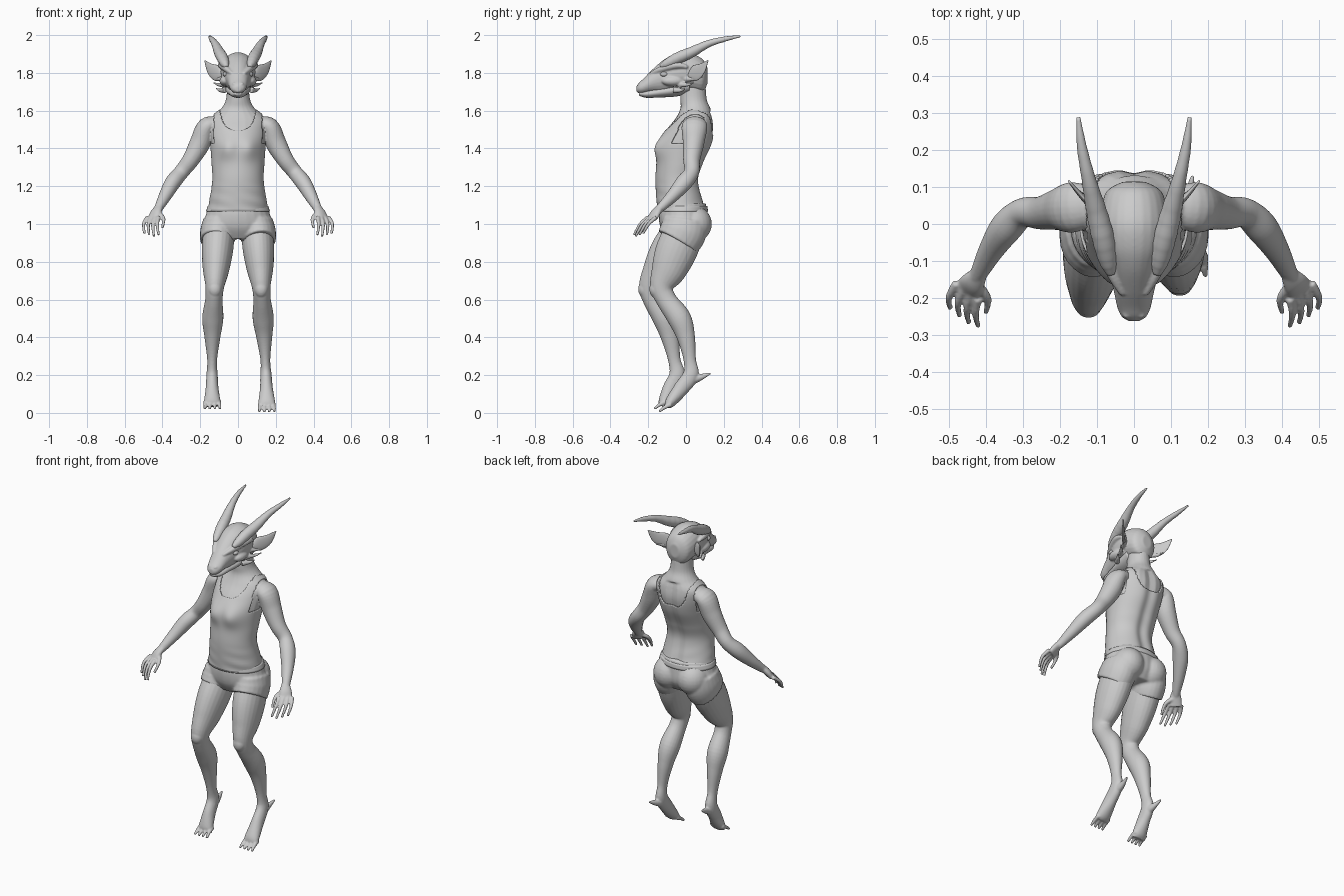
import bpy, bmesh, math
from mathutils import Vector, Matrix

cube = bpy.data.objects.get("Cube")
if cube:
    bpy.data.objects.remove(cube)

GREY = (0.6, 0.6, 0.6, 1)
clay = bpy.data.materials.new("light_grey")
clay.use_nodes = True
clay.diffuse_color = GREY
clay.node_tree.nodes["Principled BSDF"].inputs["Base Color"].default_value = GREY
X, Y, Z = Vector((1, 0, 0)), Vector((0, 1, 0)), Vector((0, 0, 1))


def spline(rows, steps):
    """Smooth curve through rows of position and radii."""
    out, last = [], len(rows) - 1
    for i in range(last):
        before, start, end, after = (rows[max(0, min(last, i + k))] for k in (-1, 0, 1, 2))
        for s in range(steps):
            t = s / steps
            out.append([q + t / 2 * (r - p + t * (2*p - 5*q + 4*r - w + t * (3*q - p - 3*r + w)))
                        for p, q, r, w in zip(before, start, end, after)])
    return out + [list(rows[last])]


def loft(bm, rows, axis=None, ref=X, side=1, steps=6, sides=24, shape=None, ridge=0):
    """Skin ellipses (x, y, z, radius, other radius) along a path."""
    points = spline(rows, steps)
    centres = [Vector((p[0] * side, p[1], p[2])) for p in points]
    ref = Vector((ref.x * side, ref.y, ref.z))
    rings = []
    for i, centre in enumerate(centres):
        ahead, behind = centres[min(i + 1, len(centres) - 1)], centres[max(i - 1, 0)]
        normal = axis or (ahead - behind).normalized()
        across = (ref - normal * ref.dot(normal)).normalized()
        along = normal.cross(across)
        swell = 1 + ridge * (i % 3 - 1)
        across, along = across * points[i][3] * swell, along * points[i][-1] * swell
        ring = []
        for j in range(sides):
            angle = math.tau * j / sides
            spot = centre + across * math.cos(angle) + along * math.sin(angle)
            ring.append(bm.verts.new(shape(spot) if shape else spot))
        rings.append(ring)
    for low, high in zip(rings, rings[1:]):
        for j in range(sides):
            k = (j + 1) % sides
            bm.faces.new((low[j], low[k], high[k], high[j]))
    bm.faces.new(rings[0])
    bm.faces.new(rings[-1])


def taper(bm, path, start, end, flat=1, **options):
    """Tapered round or flattened tube with a blunt tip."""
    rows = []
    for i, point in enumerate(path):
        radius = start + (end - start) * i / (len(path) - 1)
        rows.append((*point, radius, radius * flat))
    loft(bm, rows, **options)


def ball(bm, place, size):
    bmesh.ops.create_uvsphere(bm, u_segments=24, v_segments=14, radius=1,
                              matrix=Matrix.Translation(place) @ Matrix.Diagonal((*size, 1)))


def finish(bm, name, voxel=0, soften=0):
    """Turn the mesh into a named object, optionally blended into one skin."""
    bmesh.ops.recalc_face_normals(bm, faces=bm.faces)
    mesh = bpy.data.meshes.new(name)
    bm.to_mesh(mesh)
    bm.free()
    mesh.materials.append(clay)
    mesh.shade_smooth()
    part = bpy.data.objects.new(name, mesh)
    bpy.context.scene.collection.objects.link(part)
    if voxel:
        blend = part.modifiers.new("blend", "REMESH")
        blend.mode, blend.voxel_size, blend.use_smooth_shade = "VOXEL", voxel, True
    if soften:
        smooth = part.modifiers.new("soften", "SMOOTH")
        smooth.iterations, smooth.factor = soften, 0.5
    return part


# Torso profile: z, y, half width, half depth
TORSO = [(1.07, -.02, .155, .125), (1.22, -.045, .13, .11), (1.32, -.03, .133, .12),
         (1.42, -.005, .14, .14), (1.5, .025, .146, .126), (1.56, .045, .142, .1),
         (1.61, .05, .09, .08), (1.66, .04, .064, .07), (1.75, .035, .056, .068)]


def torso_rows(grow):
    return [(0, y, z, wide + grow, deep + grow) for z, y, wide, deep in TORSO]


def sculpt(spot):
    """Bust, spine groove and slanted cloth folds."""
    x, y, z = spot
    if y < 0:
        y -= .02 * math.exp(-((abs(x) - .06) / .045) ** 2 - ((z - 1.4) / .055) ** 2)
    elif z < 1.6:
        y -= .016 * math.exp(-(x / .03) ** 2) * min(1, y / .05)
    wave = math.sin(z * 95 + x * 22) * math.cos(x * 13 + y * 9)
    fold = 1 + .018 * wave * max(0, min(1, (1.24 - z) * 8))
    return Vector((x * fold, y * fold, z))


# Upper body skin with arms and hands
ARM = [(.1, .05, 1.53, .05, .035), (.165, .045, 1.515, .068, .05), (.2, .04, 1.43, .057, .055),
       (.25, .03, 1.34, .045, .045), (.3, .03, 1.275, .04, .04), (.345, -.01, 1.22, .045, .042),
       (.385, -.07, 1.15, .034, .034), (.417, -.13, 1.09, .024, .024), (.43, -.15, 1.07, .02, .02)]
HAND = [(.417, -.135, 1.09, .022, .018), (.435, -.16, 1.06, .034, .02), (.45, -.18, 1.025, .037, .015)]
THUMB = [(.425, -.16, 1.06), (.395, -.2, 1.03), (.4, -.24, .98)]
bm = bmesh.new()
loft(bm, torso_rows(0)[3:], axis=Z, shape=sculpt)
for side in (1, -1):
    loft(bm, ARM, ref=Y, side=side)
    loft(bm, HAND, ref=Vector((.77, .64, 0)), side=side)
    taper(bm, THUMB, .014, .007, ref=Y, side=side, sides=12)
    for i in (-1.5, -.5, .5, 1.5):
        knuckle = Vector((.45 + .019 * i, -.18 + .014 * i, 1.035))
        reach = 1 - .07 * abs(i + .5)
        bend = knuckle + Vector((.013 + .005 * i, -.045 * reach, -.04 * reach))
        tip = knuckle + Vector((.008 + .006 * i, -.08 * reach, -.1 * reach))
        taper(bm, (knuckle, bend, tip), .012, .007, ref=Y, side=side, sides=12)
finish(bm, "upper_body_skin", .005, 2)

# Tank top, with neckline and armholes opened
bm = bmesh.new()
loft(bm, torso_rows(.007), axis=Z, steps=12, sides=96, shape=sculpt)


def is_open(face):
    x, y, z = face.calc_center_median()
    neckline = (1.5 if y < .04 else 1.46) + (abs(x) / .097) ** 4 * .1
    return len(face.verts) > 4 or z > neckline or (abs(x) > .13 and z > 1.43)


bmesh.ops.delete(bm, geom=[face for face in bm.faces if is_open(face)], context="FACES")
tank = finish(bm, "tank_top", soften=3)
tank.modifiers.new("cloth", "SOLIDIFY").thickness = .008

# Shorts
bm = bmesh.new()
loft(bm, [(0, -.015, 1.11, .15, .12), (0, -.015, 1.05, .17, .13),
          (0, -.01, .98, .185, .125), (0, -.01, .92, .13, .09)], axis=Z)
for side in (1, -1):
    loft(bm, [(.1, -.005, 1.02, .085, .115), (.105, -.015, .96, .095, .124),
              (.113, -.045, .905, .089, .117)], side=side)
    ball(bm, (.08 * side, .043, 1), (.09, .094, .095))
finish(bm, "shorts", .007, 3)
bm = bmesh.new()
loft(bm, [(0, -.017, 1.065, .17, .134), (0, -.017, 1.095, .16, .13)], axis=Z, steps=3, sides=48)
finish(bm, "waistband")

# Legs: z, half width, half depth, y; the right one swings forward and turns in
LEG = [(.98, .085, .105, 0), (.86, .083, .11, -.05), (.76, .07, .094, -.09), (.67, .05, .064, -.127),
       (.6, .046, .054, -.105), (.5, .056, .062, -.035), (.4, .042, .048, 0), (.28, .026, .033, .02),
       (.2, .03, .042, .025), (.13, .034, .04, -.025), (.06, .044, .03, -.08), (.035, .043, .017, -.1)]
for side, name, swing, turn, lift in ((1, "left_leg", 0, 0, 0), (-1, "right_leg", .085, .018, .015)):
    rows = []
    for z, wide, deep, y in LEG:
        x = .153 - .055 * z ** 1.5 - turn * max(0, 1 - z * 2)
        rows.append((x, y - swing * math.sin(math.pi * z ** .7), z, wide, deep))
    bm = bmesh.new()
    loft(bm, rows, side=side)
    x, y, z = rows[3][:3]
    ball(bm, (x * side, y - .035, z - .015), (.036, .032, .045))
    # Heel and spur
    x, y, z = rows[8][:3]
    taper(bm, [(x, y - .02, z - .025), (x, y + .04, z - .015), (x + .01, y + .105, z + .01)],
          .032, .005, flat=1.1, side=side)
    # Splayed toes
    x, y, z = rows[-1][:3]
    for i in (-1.5, -.5, .5, 1.5):
        start = Vector((x + .023 * i, y + .02, .045 + lift))
        taper(bm, [start, start + Vector((.002 * i, -.035, -.017)),
                   start + Vector((.004 * i, -.062, -.038))], .013, .007, side=side, sides=12)
    finish(bm, name, .005, 2)

# Head with muzzle, brows, cheek spikes and nostrils
bm = bmesh.new()
loft(bm, [(0, .114, 1.785, .03, .04), (0, .085, 1.785, .076, .09), (0, .01, 1.805, .092, .103),
          (0, -.06, 1.8, .088, .1), (0, -.12, 1.78, .07, .088), (0, -.18, 1.756, .055, .06),
          (0, -.225, 1.73, .045, .04), (0, -.25, 1.72, .033, .027), (0, -.262, 1.715, .014, .014)],
     axis=Y)
for side in (1, -1):
    loft(bm, [(.03, -.19, 1.795, .008), (.06, -.13, 1.82, .016),
              (.088, -.05, 1.84, .018), (.093, .01, 1.83, .008)], side=side)
    ball(bm, (.064 * side, -.07, 1.757), (.034, .06, .028))
    for row in range(3):
        y, z, reach = .01 - .027 * row, 1.768 - .03 * row, .062 - .015 * row
        taper(bm, [(.07, y - .02, z), (.08 + reach / 2, y + reach * .6, z),
                   (.085 + reach, y + reach * 1.3, z + .012)], .016, .003, side=side, sides=12)
    ball(bm, (.02 * side, -.243, 1.74), (.011, .012, .009))
finish(bm, "head", .005, 2)

# Lower jaw
bm = bmesh.new()
loft(bm, [(0, .02, 1.735, .07, .045), (0, -.06, 1.71, .066, .036), (0, -.14, 1.697, .05, .027),
          (0, -.21, 1.688, .038, .02), (0, -.25, 1.69, .015, .01)], axis=Y)
finish(bm, "lower_jaw", soften=1)

# Eyes, ears and horns
for side, label in ((1, "left"), (-1, "right")):
    bm = bmesh.new()
    ball(bm, (.062 * side, -.115, 1.793), (.018, .022, .014))
    finish(bm, label + "_eye")
    bm = bmesh.new()
    loft(bm, [(.08, .02, 1.785, .02, .014), (.11, .045, 1.797, .042, .011),
              (.145, .08, 1.82, .032, .007), (.176, .116, 1.865, .003, .003)], ref=Z, side=side)
    finish(bm, label + "_ear")
    bm = bmesh.new()
    loft(bm, [(.062, -.135, 1.835, .011), (.07, -.1, 1.85, .024), (.083, -.04, 1.88, .03),
              (.1, .03, 1.91, .028), (.122, .12, 1.955, .019), (.141, .21, 1.98, .013),
              (.15, .287, 1.994, .005)], side=side, ridge=.02)
    finish(bm, label + "_horn")
